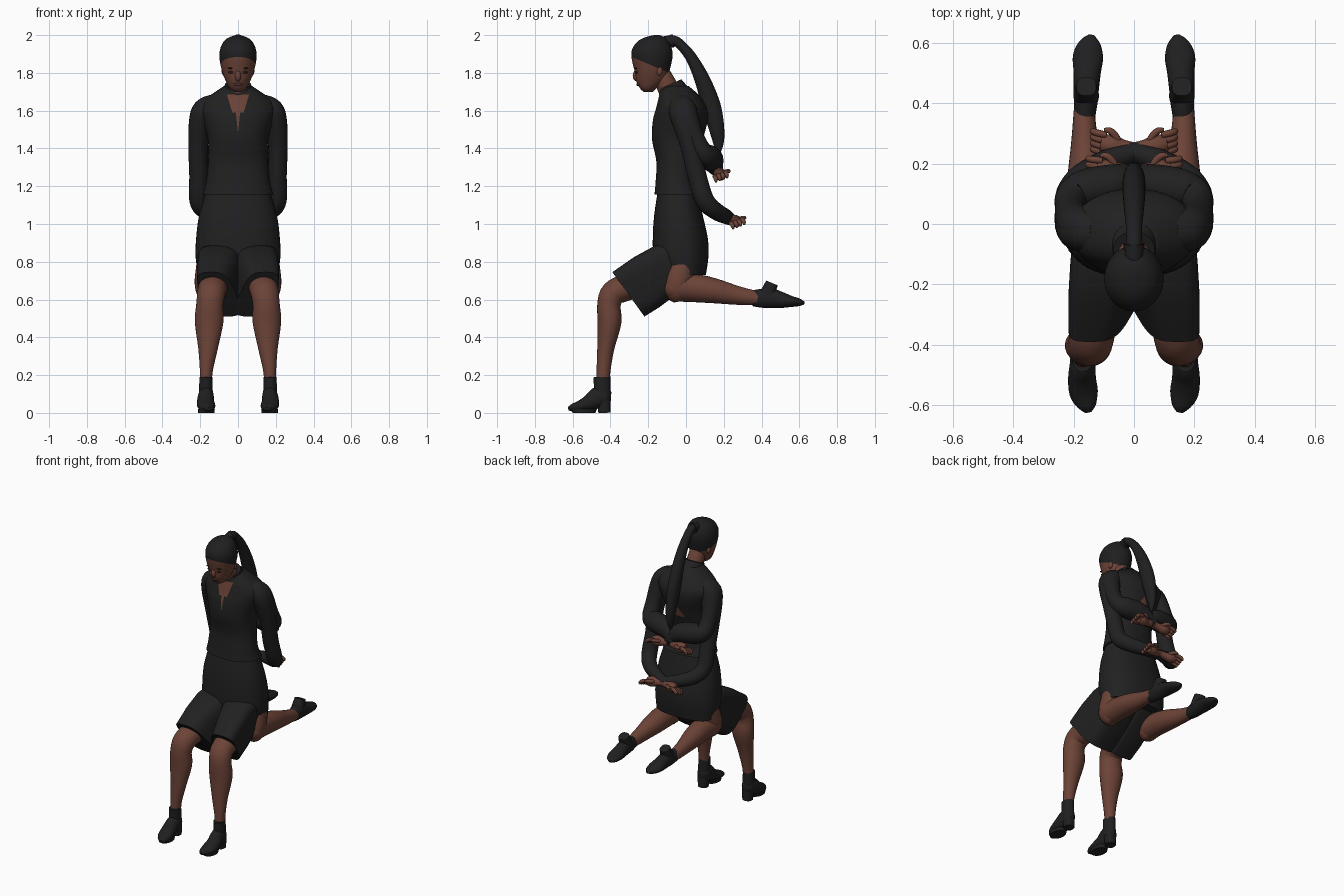
import bpy, bmesh, math
from mathutils import Vector

cube = bpy.data.objects.get("Cube")
if cube:
    bpy.data.objects.remove(cube, do_unlink=True)


def material(name, r, g, b):
    m = bpy.data.materials.new(name)
    m.use_nodes = True
    m.diffuse_color = (r, g, b, 1)
    bsdf = next(n for n in m.node_tree.nodes if n.type == 'BSDF_PRINCIPLED')
    bsdf.inputs["Base Color"].default_value = (r, g, b, 1)
    bsdf.inputs["Roughness"].default_value = 0.8
    return m


CLOTH = material("black cloth", .015, .015, .016)
BOOT = material("black leather", .014, .014, .015)
HAIR = material("black hair", .014, .014, .015)
SKIN = material("brown skin", .15, .056, .038)
LIPS = material("dark lips", .08, .027, .023)
EYES = material("dark eyes", .02, .012, .01)


def finish(name, bm, mats, angle=50):
    bmesh.ops.recalc_face_normals(bm, faces=bm.faces)
    mesh = bpy.data.meshes.new(name)
    bm.to_mesh(mesh)
    bm.free()
    obj = bpy.data.objects.new(name, mesh)
    bpy.context.collection.objects.link(obj)
    for m in mats:
        mesh.materials.append(m)
    bpy.ops.object.select_all(action='DESELECT')
    obj.select_set(True)
    bpy.context.view_layer.objects.active = obj
    bpy.ops.object.shade_smooth_by_angle(angle=math.radians(angle))


def bridge(rings):
    """Closed surface through a list of point rings."""
    bm = bmesh.new()
    loops = [[bm.verts.new(p) for p in ring] for ring in rings]
    n = len(loops[0])
    for a, b in zip(loops, loops[1:]):
        for i in range(n):
            j = (i + 1) % n
            bm.faces.new((a[i], a[j], b[j], b[i]))
    bm.faces.new(loops[0][::-1])
    bm.faces.new(loops[-1])
    return bm


def cut(bm, point, normal):
    bmesh.ops.bisect_plane(bm, geom=bm.verts[:] + bm.edges[:] + bm.faces[:],
                           plane_co=point, plane_no=Vector(normal).normalized())


def smooth_rows(rows, steps):
    """Catmull-Rom interpolation of (x, y, z, width, depth) rows."""
    out = []
    for i in range(len(rows) - 1):
        p = [rows[max(0, min(len(rows) - 1, i + k))] for k in (-1, 0, 1, 2)]
        for k in range(steps):
            t = k / steps
            out.append([.5 * (2 * b + (c - a) * t + (2 * a - 5 * b + 4 * c - d) * t * t
                              + (3 * b - a - 3 * c + d) * t ** 3) for a, b, c, d in zip(*p)])
    return out + [list(rows[-1])]


def oval(c, u, v, a, b, n, power=2):
    pts = []
    for k in range(n):
        t = 2 * math.pi * k / n
        cs, sn = math.cos(t), math.sin(t)
        x = math.copysign(abs(cs) ** (2 / power), cs)
        y = math.copysign(abs(sn) ** (2 / power), sn)
        pts.append(c + u * a * x + v * b * y)
    return pts


def loft(rows, s=1, level=False, n=24, steps=4, power=2):
    """Oval sections along a path; level keeps every section horizontal."""
    rows = [r if len(r) == 5 else (*r, r[3]) for r in rows]
    rows = smooth_rows([(r[0] * s, *r[1:]) for r in rows], steps)
    pts = [Vector(r[:3]) for r in rows]
    u, rings = Vector((1, 0, 0)), []
    for i, r in enumerate(rows):
        t = Vector((0, 0, 1)) if level else (pts[min(i + 1, len(pts) - 1)] - pts[max(i - 1, 0)]).normalized()
        u = (u - t * u.dot(t)).normalized()
        rings.append(oval(pts[i], u, t.cross(u), max(r[3], .002), max(r[4], .002), n, power))
    return bridge(rings)


def blob(name, loc, scale, mat):
    bm = bmesh.new()
    bmesh.ops.create_uvsphere(bm, u_segments=20, v_segments=12, radius=1)
    for v in bm.verts:
        v.co = Vector([c * k for c, k in zip(v.co, scale)]) + Vector(loc)
    finish(name, bm, [mat])


# Head, split along a sloping hairline
bm = loft([(0, -.20, 1.70, .02, .025), (0, -.20, 1.72, .045, .045), (0, -.185, 1.76, .066, .08),
           (0, -.18, 1.80, .082, .09), (0, -.18, 1.84, .092, .10), (0, -.18, 1.88, .098, .108),
           (0, -.18, 1.92, .096, .107), (0, -.175, 1.96, .08, .088), (0, -.165, 1.985, .053, .06),
           (0, -.155, 2.0, .012, .015)], level=True, n=40)
point, normal = Vector((0, -.29, 1.885)), Vector((0, .42, 1)).normalized()
cut(bm, point, normal)
for f in bm.faces:
    f.material_index = int((f.calc_center_median() - point).dot(normal) > 0)
finish("head", bm, [SKIN, HAIR])
blob("nose", (0, -.262, 1.785), (.017, .02, .03), SKIN)
blob("lips", (0, -.251, 1.739), (.024, .012, .009), LIPS)
for s, side in ((1, "left"), (-1, "right")):
    blob(side + "_eye", (.033 * s, -.261, 1.803), (.019, .006, .007), EYES)
    blob(side + "_brow", (.035 * s, -.265, 1.825), (.022, .006, .004), EYES)
    blob(side + "_ear", (.075 * s, -.14, 1.81), (.012, .016, .024), SKIN)

# Ponytail and its tie
finish("ponytail", loft([(0, -.13, 1.955, .035), (0, -.065, 1.972, .027), (0, -.01, 1.93, .027),
                         (0, .04, 1.86, .032, .032), (0, .092, 1.75, .037, .042), (0, .135, 1.62, .038, .05),
                         (0, .163, 1.5, .032, .04), (0, .172, 1.42, .02, .026), (0, .165, 1.355, .005)]), [HAIR])
finish("hair_tie", loft([(0, -.085, 1.967, .034), (0, -.065, 1.97, .034)], steps=1), [HAIR])

# Neck, and a collar that stands higher at the nape
finish("neck", loft([(0, -.14, 1.80, .052), (0, -.105, 1.74, .054), (0, -.07, 1.65, .055)]), [SKIN])
finish("collar", loft([(0, -.055, 1.67, .095, .09), (0, -.07, 1.705, .08, .078),
                       (0, -.085, 1.74, .068, .066)], n=32), [CLOTH])

# Jacket body with a front keyhole and slit, and a small opening at the back
bm = loft([(0, -.042, 1.155, .188, .125), (0, -.053, 1.22, .17, .108), (0, -.05, 1.33, .158, .107),
           (0, -.045, 1.45, .160, .135), (0, -.03, 1.55, .188, .145), (0, -.024, 1.61, .205, .135),
           (0, -.03, 1.655, .18, .118), (0, -.04, 1.69, .135, .1), (0, -.055, 1.73, .075, .07)],
          level=True, n=64, steps=5, power=2.2)
for s in (1, -1):
    cut(bm, (0, 0, 1.48), (s, 0, -.1))
    cut(bm, (.03 * s, 0, 1.59), (s, 0, -.3))
    cut(bm, (0, 0, 1.5), (s, 0, .6))
for z in (1.42, 1.59, 1.685):
    cut(bm, (0, 0, z), (0, 0, 1))
for f in bm.faces:
    c = f.calc_center_median()
    x = abs(c.x)
    if c.y < -.05:
        f.material_index = int(1.59 < c.z < 1.685 and x < .03 + (c.z - 1.59) * .3
                               or c.z <= 1.59 and x < (c.z - 1.48) * .1)
    else:
        f.material_index = int(c.z > 1.42 and x < (1.5 - c.z) * .6)
finish("jacket", bm, [CLOTH, SKIN])

# Skirt over the hips
finish("skirt", loft([(0, -.045, 1.2, .16, .1), (0, -.04, 1.05, .205, .128), (0, -.03, .92, .222, .146),
                      (0, -.025, .82, .224, .143), (0, -.005, .73, .21, .11)],
                     level=True, n=48, power=2.3), [CLOTH])


def tilted_section(top, bottom, x_top, x_bottom):
    """Rounded four-sided section between a top and a bottom (y, z) point."""
    ring = []
    for p in oval(Vector((0, 0, 0)), Vector((1, 0, 0)), Vector((0, 1, 0)), 1, 1, 40, 3.6):
        t = (1 - p.y) / 2
        lo, hi = [a + (b - a) * t for a, b in zip(x_top, x_bottom)]
        y, z = [a + (b - a) * t for a, b in zip(top, bottom)]
        ring.append(Vector((lo + (hi - lo) * (p.x + 1) / 2, y, z)))
    return ring


def hand(side, level, wrist, reach, s):
    """Palm, four curled fingers and a thumb."""
    wrist, reach = Vector(wrist), Vector(reach)
    across = Vector((0, .93, .35))
    name = side + "_" + level

    def digit(part, start, path, r):
        pts = [start + p for p in path]
        finish(name + part, loft([(*p, r * k) for p, k in zip(pts, (1, 1, .9, .5))], s, n=10, steps=3), [SKIN])

    ends = [wrist + reach * k for k in (-.2, .1, .45, .75)]
    finish(name + "_palm", loft([(*p, w, w * .9) for p, w in zip(ends, (.026, .027, .036, .027))], s, n=16), [SKIN])
    drop = Vector((0, .004, -.024))
    for i in range(4):
        start = wrist + reach * .6 + across * (i - 1.5) * .021
        digit("_finger_%d" % (i + 1), start, [reach * 0, reach * .25, reach * .42 + drop * .5, reach * .38 + drop], .0115)
    digit("_thumb", wrist + reach * .25 + across * .02,
          [reach * 0, reach * .1 + across * .018, reach * .25 + across * .03, reach * .42 + across * .028], .012)


for s, side in ((1, "left"), (-1, "right")):
    # Upper pair of arms, with fuller forearms crossed behind the back
    finish(side + "_upper_sleeve", loft([
        (.12, -.02, 1.635, .055), (.175, -.01, 1.6, .067), (.2, .012, 1.54, .06), (.212, .05, 1.45, .05),
        (.205, .09, 1.375, .055), (.16, .115, 1.355, .066), (.06, .135, 1.34, .064),
        (.0, .155, 1.3, .043), (-.03, .168, 1.275, .03)], s), [CLOTH])
    hand(side, "upper", (-.035, .175, 1.268), (-.115, .01, -.01), s)
    # Lower pair of arms
    finish(side + "_lower_sleeve", loft([
        (.12, -.03, 1.635, .055), (.175, -.025, 1.6, .067), (.2, -.01, 1.53, .06), (.212, .025, 1.4, .051),
        (.208, .06, 1.25, .05), (.208, .1, 1.125, .05), (.17, .155, 1.07, .046), (.08, .21, 1.04, .04),
        (-.02, .242, 1.022, .03)], s), [CLOTH])
    hand(side, "lower", (-.025, .25, 1.02), (-.11, .025, -.01), s)

    # Skirt panel wrapped over the forward thigh
    rings = [tilted_section((-.02, .9), (.05, .72), (-.01, .21), (-.03, .18)),
             tilted_section((-.165, .885), (-.06, .62), (-.01, .222), (-.04, .19)),
             tilted_section((-.275, .825), (-.14, .56), (.022, .23), (-.04, .19)),
             tilted_section((-.39, .745), (-.22, .51), (.06, .23), (-.04, .185))]
    finish(side + "_skirt_panel", bridge([[Vector((p.x * s, p.y, p.z)) for p in r] for r in rings]), [CLOTH])

    # Standing leg
    finish(side + "_front_leg", loft([
        (.12, -.2, .71, .075), (.132, -.31, .668, .077, .072), (.142, -.385, .632, .074, .068),
        (.15, -.408, .57, .072, .062), (.153, -.405, .48, .076, .063), (.159, -.425, .34, .052, .045),
        (.168, -.437, .22, .034, .037), (.17, -.44, .15, .034)], s), [SKIN])
    finish(side + "_front_boot", loft([
        (.152, -.622, .022, .012, .01), (.156, -.60, .027, .032, .021), (.166, -.56, .036, .047, .03),
        (.172, -.51, .055, .046, .044), (.17, -.46, .083, .042, .058), (.17, -.42, .082, .037, .05),
        (.17, -.398, .08, .012, .03)], s), [BOOT])
    finish(side + "_front_boot_shaft", loft([
        (.17, -.445, .19, .034, .045), (.17, -.443, .13, .036, .044), (.17, -.44, .06, .038, .042)], s), [BOOT])
    finish(side + "_front_heel", loft([(.17, -.435, .07, .036), (.17, -.432, 0, .032)], s, steps=1, power=2.5), [BOOT])
    finish(side + "_front_sole", loft([
        (.168, -.54, 0, .043, .06), (.168, -.54, .02, .045, .068)], s, level=True, steps=1), [BOOT])

    # Kneeling leg, folded back, its knee just outside the skirt panel
    finish(side + "_back_thigh", loft([
        (.125, 0, .85, .085), (.14, -.025, .76, .083), (.152, -.045, .68, .078, .076),
        (.154, -.04, .62, .06), (.154, -.035, .59, .03)], s), [SKIN])
    finish(side + "_back_shin", loft([
        (.154, -.12, .665, .03), (.154, -.07, .665, .07), (.153, .05, .66, .07, .074),
        (.157, .15, .646, .064, .066), (.163, .27, .622, .045, .05), (.165, .38, .606, .034, .037)], s), [SKIN])
    finish(side + "_back_boot", loft([
        (.163, .352, .607, .034, .042), (.16, .40, .607, .039, .05), (.158, .45, .607, .042, .052),
        (.155, .50, .598, .045, .044), (.152, .555, .59, .05, .03), (.145, .60, .585, .035, .02),
        (.14, .625, .581, .01, .008)], s), [BOOT])
    finish(side + "_back_heel", loft([(.158, .425, .615, .042), (.158, .455, .688, .033)], s, steps=1, power=2.5), [BOOT])
